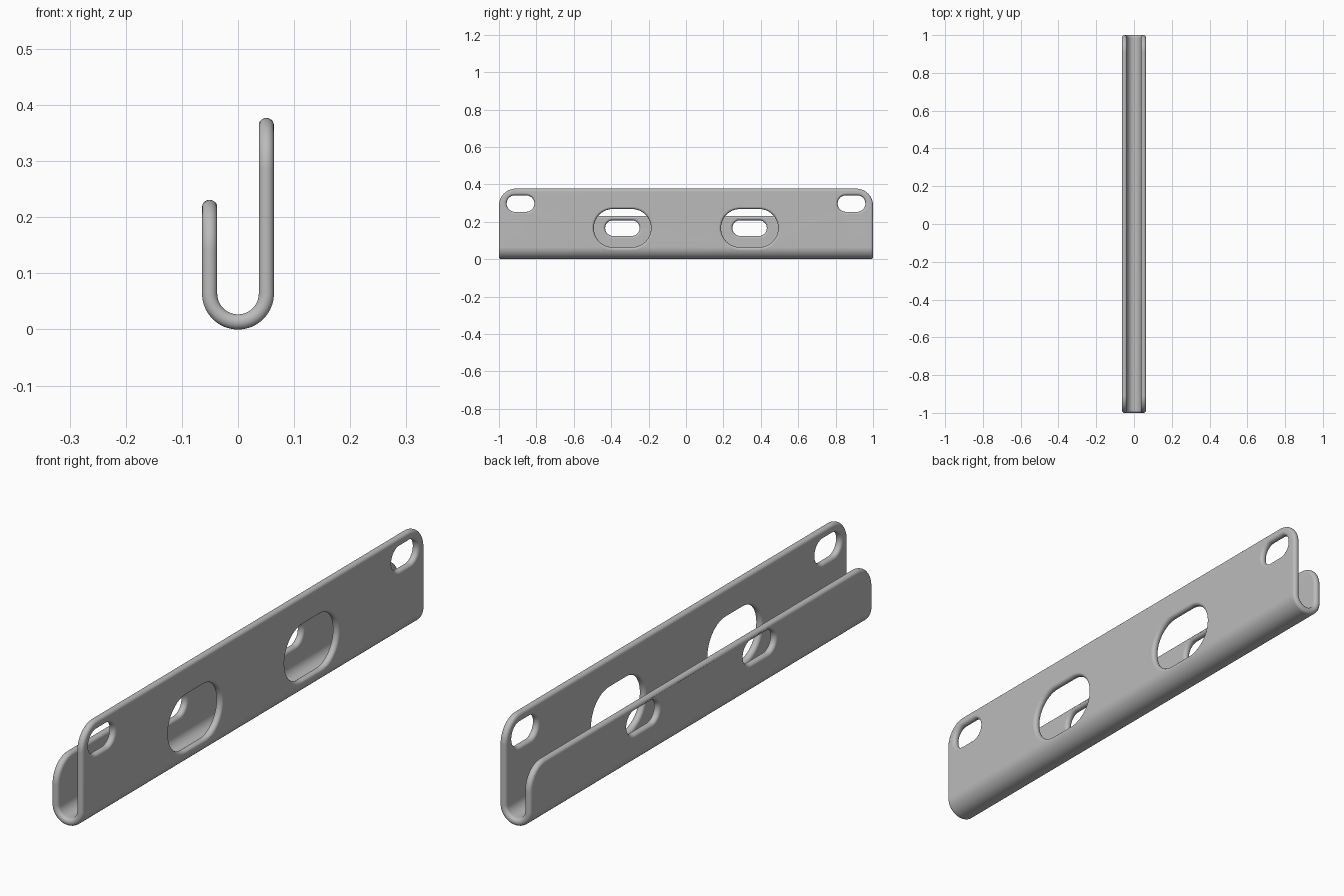
import bpy, bmesh, math
from mathutils import Vector

cube = bpy.data.objects.get("Cube")
if cube:
    bpy.data.objects.remove(cube)

# Main dimensions
HALF = 0.0135            # half of the sheet thickness
FILLET = 0.0125          # rounding of every edge
BEND = 0.0505            # bend radius at mid-thickness
AXIS = BEND + HALF       # height of the bend axis
QUARTER = BEND * math.pi / 2
TALL_TOP, SHORT_TOP = 0.377, 0.231


def flat(z):
    """Distance along the unrolled sheet for a wall height z."""
    return z - AXIS + QUARTER


def rounded_ring(bm, centre, half_w, half_h, radius, n, steps=16):
    """Closed ring of vertices shaped as a rounded rectangle at depth n."""
    verts = []
    for q, (sx, sy) in enumerate([(1, 1), (-1, 1), (-1, -1), (1, -1)]):
        for i in range(steps + 1):
            a = (q + i / steps) * math.pi / 2
            u = centre[0] + sx * (half_w - radius) + radius * math.cos(a)
            v = centre[1] + sy * (half_h - radius) + radius * math.sin(a)
            verts.append(bm.verts.new((u, v, n)))
    return verts


def rounded_edge(bm, centre, half_w, half_h, radius, grow, steps=10):
    """Rounded rim through the sheet; returns the edges of its two ends."""
    rings = []
    for k in range(steps + 1):
        a = math.pi * (k / steps - 0.5)
        d = grow * FILLET * (1 - math.cos(a))
        n = FILLET * math.sin(a) * HALF / FILLET
        rings.append(rounded_ring(bm, centre, half_w + d, half_h + d, radius + d, n))
    count = len(rings[0])
    for lower, upper in zip(rings, rings[1:]):
        for i in range(count):
            j = (i + 1) % count
            bm.faces.new((lower[i], lower[j], upper[j], upper[i]))
    return [[bm.edges.get((r[i], r[(i + 1) % count])) for i in range(count)]
            for r in (rings[0], rings[-1])]


# Unrolled sheet with rounded outline and slots
bm = bmesh.new()
top, bottom = flat(TALL_TOP), -flat(SHORT_TOP)
rims = [rounded_edge(bm, (0, (top + bottom) / 2), 1, (top - bottom) / 2, 0.09, -1)]
for side in (-1, 1):
    # corner slots, large openings, and small slots in the short wall
    rims.append(rounded_edge(bm, (side * 0.885, flat(0.297)), 0.074, 0.044, 0.044, 1))
    rims.append(rounded_edge(bm, (side * 0.34, flat(0.166)), 0.153, 0.102, 0.102, 1))
    rims.append(rounded_edge(bm, (side * 0.34, -flat(0.166)), 0.092, 0.042, 0.042, 1))
for end, direction in ((0, -1), (1, 1)):
    edges = [e for rim in rims for e in rim[end]]
    bmesh.ops.triangle_fill(bm, edges=edges, use_beauty=True, normal=(0, 0, direction))
bmesh.ops.remove_doubles(bm, verts=bm.verts[:], dist=1e-5)

# Cut bend lines, then roll the sheet into a hook section
ROWS = 32
for i in range(ROWS + 1):
    s = QUARTER * (2 * i / ROWS - 1)
    bmesh.ops.bisect_plane(bm, geom=bm.verts[:] + bm.edges[:] + bm.faces[:], dist=1e-6,
                           plane_co=(0, s, 0), plane_no=(0, 1, 0))
for v in bm.verts:
    y, s, n = v.co
    arc = max(-QUARTER, min(QUARTER, s))
    angle = arc / BEND
    r = BEND - n
    v.co = Vector((r * math.sin(angle), y, AXIS - r * math.cos(angle) + abs(s - arc)))
bmesh.ops.recalc_face_normals(bm, faces=bm.faces[:])

mesh = bpy.data.meshes.new("hook_rail")
bm.to_mesh(mesh)
bm.free()
rail = bpy.data.objects.new("hook_rail", mesh)
bpy.context.collection.objects.link(rail)

# Plain grey metal
grey = bpy.data.materials.new("grey_metal")
grey.use_nodes = True
colour = (0.5, 0.5, 0.5, 1)
grey.diffuse_color = colour
grey.node_tree.nodes["Principled BSDF"].inputs["Base Color"].default_value = colour
mesh.materials.append(grey)

# Smooth shading that keeps the walls flat
mesh.shade_smooth()
weighted = rail.modifiers.new("flat_walls", 'WEIGHTED_NORMAL')
weighted.weight = 100
